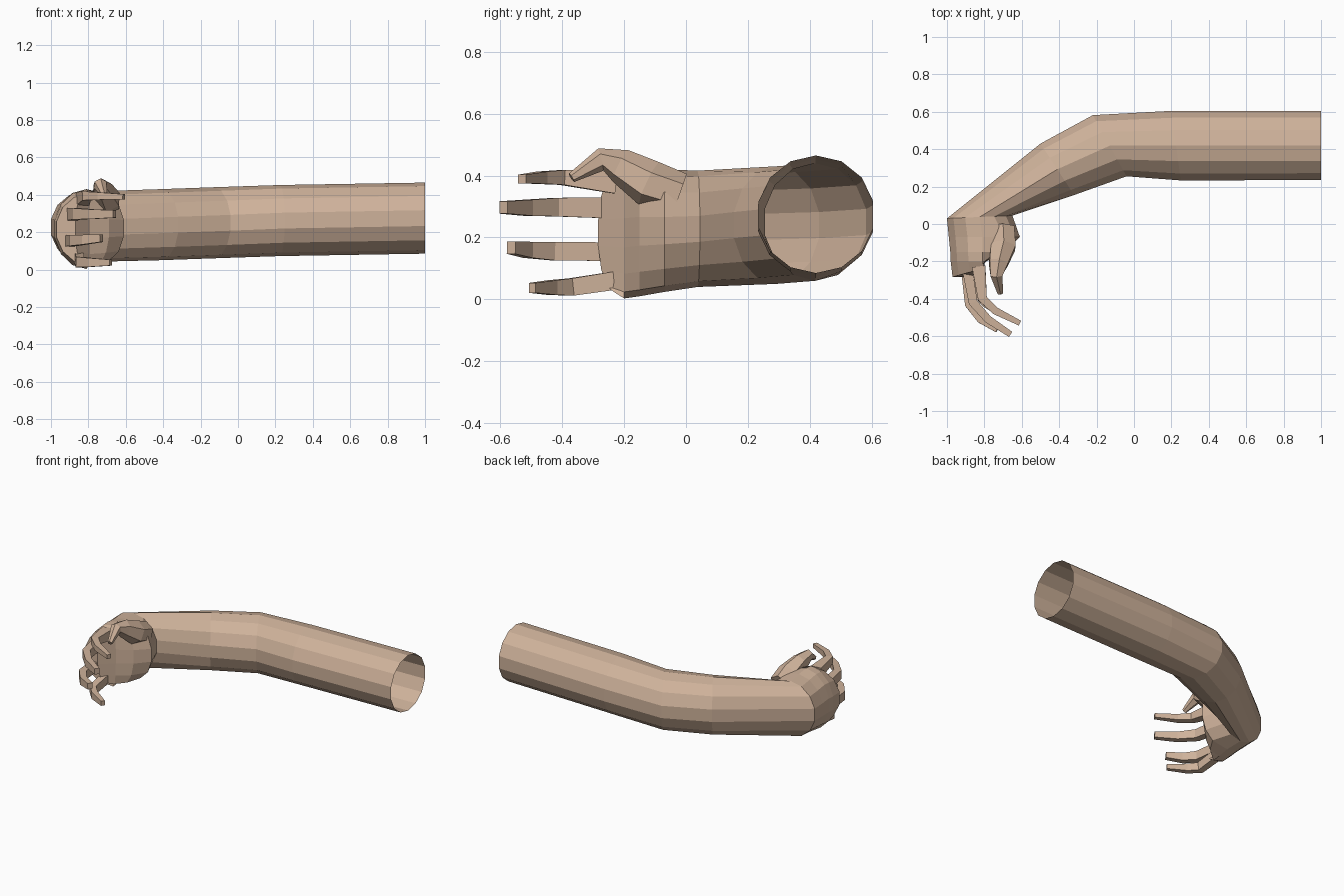
import bpy, bmesh, math
from mathutils import Vector

if "Cube" in bpy.data.objects:
    bpy.data.objects.remove(bpy.data.objects["Cube"])

skin = bpy.data.materials.new("tan skin")
skin.diffuse_color = (0.62, 0.445, 0.325, 1)
skin.use_nodes = True
skin.node_tree.nodes["Principled BSDF"].inputs["Base Color"].default_value = skin.diffuse_color


def loft(name, rings, cap_start, cap_end):
    """Skin a list of equal-length vertex rings with flat quads."""
    bm = bmesh.new()
    vs = [[bm.verts.new(p) for p in r] for r in rings]
    n = len(vs[0])
    for a, b in zip(vs, vs[1:]):
        for i in range(n):
            j = (i + 1) % n
            bm.faces.new((a[i], a[j], b[j], b[i]))
    if cap_start:
        bm.faces.new(vs[0])
    if cap_end:
        bm.faces.new(vs[-1])
    bmesh.ops.recalc_face_normals(bm, faces=bm.faces)
    me = bpy.data.meshes.new(name)
    bm.to_mesh(me)
    bm.free()
    me.materials.append(skin)
    ob = bpy.data.objects.new(name, me)
    bpy.context.collection.objects.link(ob)
    return ob


SIDES = 14
FIT = 1 / math.cos(math.pi / SIDES)
ANGLES = [math.pi / 2 + 2 * math.pi * i / SIDES for i in range(SIDES)]


def arm_ring(outer, inner, zc, rz):
    o, i = Vector(outer), Vector(inner)
    c, h = (o + i) / 2, (i - o) / 2 * FIT
    return [(c.x + h.x * math.cos(a), c.y + h.y * math.cos(a), zc + rz * math.sin(a))
            for a in ANGLES]


def hand_ring(y, back, palm, zc, rz, xc=-0.81, bow=0.0):
    """Round back of the hand, with a palm side that bulges or is hollow."""
    pts = []
    for a in ANGLES:
        k = math.cos(a)
        if abs(k) < 1e-6:
            x = xc
        elif k < 0:
            x = xc + back * k * FIT
        else:
            x = xc + palm * min(1, k * FIT) ** 0.65
        pts.append((x, y - bow * abs(k), zc + rz * math.sin(a)))
    return pts


# Forearm, wrist and palm as one open-ended shell
rings = [
    arm_ring((1, .605), (1, .235), .275, .19),
    arm_ring((.2, .605), (.25, .233), .262, .19),
    arm_ring((-.22, .582), (-.04, .255), .25, .19),
    arm_ring((-.5, .43), (-.32, .155), .24, .19),
    arm_ring((-1, .03), (-.65, .045), .228, .188),
    hand_ring(-.07, .18, .20, .222, .198),
    hand_ring(-.15, .172, .12, .22, .21),
    hand_ring(-.20, .17, .02, .215, .212),
    hand_ring(-.235, .17, -.07, .215, .19, -.80, .05),
]
loft("arm_and_palm", rings, False, True)


def limb(name, path, ratio=1.0, sides=4):
    """Tapering digit along points (x, y, z, radius); bends in plan."""
    out = []
    for k, (x, y, z, r) in enumerate(path):
        p = Vector(path[max(k - 1, 0)][:3])
        q = Vector(path[min(k + 1, len(path) - 1)][:3])
        t = (q - p).normalized()
        side = t.cross(Vector((0, 0, 1))).normalized()
        up = side.cross(t)
        ring = []
        for i in range(sides):
            a = 2 * math.pi * (i + .5) / sides
            s = r / math.cos(math.pi / sides)
            ring.append(Vector((x, y, z)) + side * s * ratio * math.cos(a) + up * s * math.sin(a))
        out.append(ring)
    loft(name, out, True, True)


# Four curled fingers
limb("index_finger", [(-.83, -.23, .378, .036), (-.81, -.40, .394, .024),
                      (-.74, -.465, .393, .02), (-.61, -.53, .389, .014)])
limb("middle_finger", [(-.89, -.25, .296, .034), (-.86, -.42, .298, .03),
                       (-.78, -.51, .296, .026), (-.66, -.59, .297, .02)], .8)
limb("ring_finger", [(-.90, -.25, .154, .03), (-.88, -.43, .156, .03),
                     (-.82, -.51, .16, .026), (-.73, -.565, .167, .02)], .8)
limb("little_finger", [(-.85, -.20, .065, .03), (-.845, -.37, .04, .028),
                       (-.79, -.43, .038, .024), (-.68, -.497, .037, .016)], .8)

# Thumb and its fleshy base
limb("thumb", [(-.70, -.02, .34, .06), (-.70, -.12, .375, .066),
               (-.725, -.21, .43, .05), (-.735, -.275, .452, .032),
               (-.715, -.37, .393, .014)], 1.0, 6)
